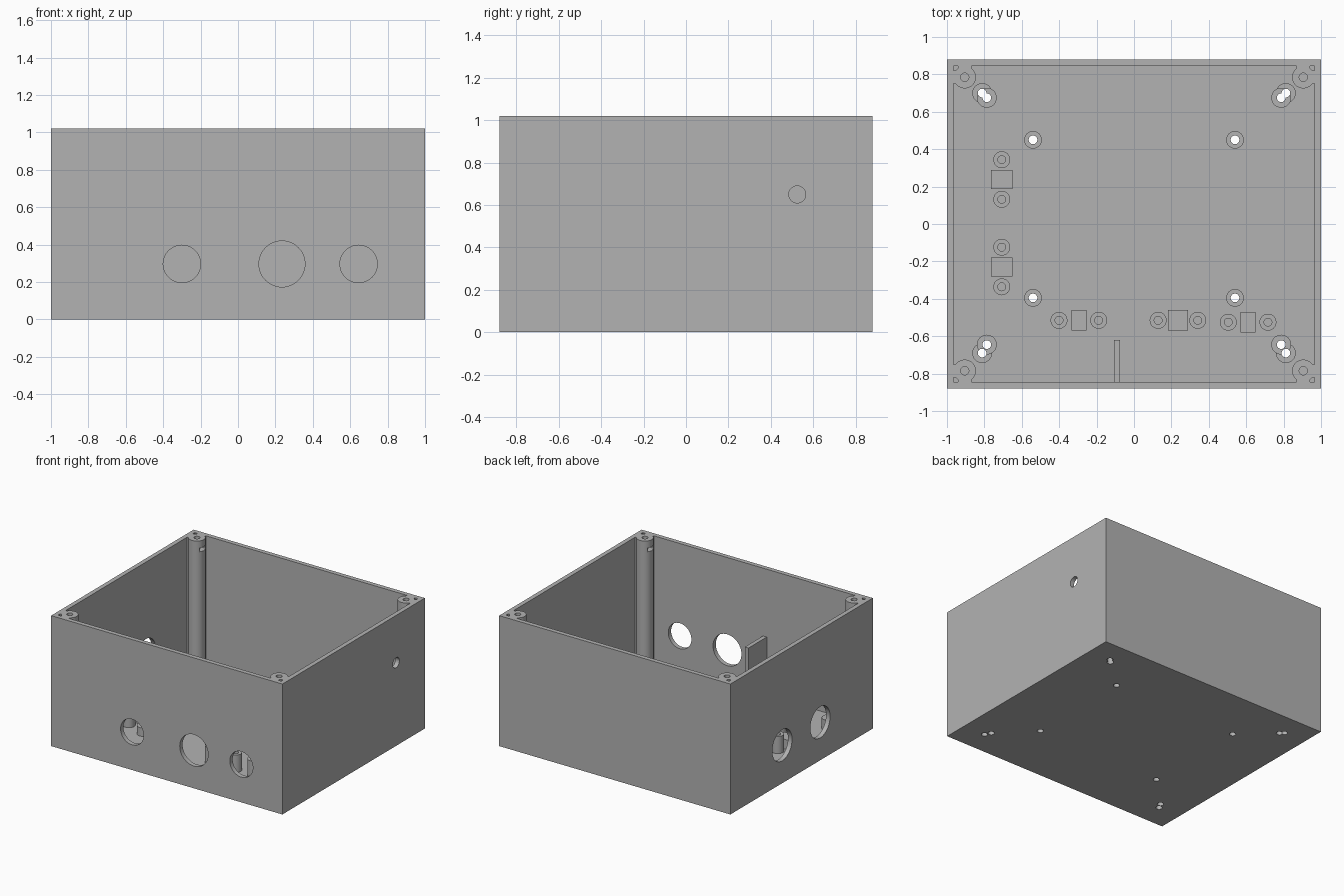
import bpy
import math

if "Cube" in bpy.data.objects:
    bpy.data.objects.remove(bpy.data.objects["Cube"], do_unlink=True)

W, D, H = 1.0, 0.88, 1.02      # half width, half depth, height
WALL, FLOOR = 0.035, 0.035

gray = bpy.data.materials.new("plain gray")
gray.use_nodes = True
gray.diffuse_color = (0.45, 0.45, 0.45, 1)
gray.node_tree.nodes["Principled BSDF"].inputs["Base Color"].default_value = (0.45, 0.45, 0.45, 1)


def finish(ob, name):
    ob.name = name
    ob.data.materials.clear()
    ob.data.materials.append(gray)
    return ob


def box(name, x0, x1, y0, y1, z0, z1):
    bpy.ops.mesh.primitive_cube_add(size=1, location=((x0 + x1) / 2, (y0 + y1) / 2, (z0 + z1) / 2))
    ob = bpy.context.object
    ob.scale = (x1 - x0, y1 - y0, z1 - z0)
    bpy.ops.object.transform_apply(location=True, rotation=True, scale=True)
    return finish(ob, name)


def cylinder(name, r, center, length, axis="z"):
    turn = {"x": (0, math.pi / 2, 0), "y": (math.pi / 2, 0, 0), "z": (0, 0, 0)}[axis]
    bpy.ops.mesh.primitive_cylinder_add(vertices=48, radius=r, depth=length, location=center, rotation=turn)
    bpy.ops.object.transform_apply(location=True, rotation=True, scale=True)
    return finish(bpy.context.object, name)


def upright(name, r, x, y, z0, z1):
    return cylinder(name, r, (x, y, (z0 + z1) / 2), z1 - z0)


def combine(ob, tool, mode="DIFFERENCE"):
    tool.hide_render = True
    mod = ob.modifiers.new("cut", "BOOLEAN")
    mod.operation, mod.solver, mod.object = mode, "EXACT", tool
    bpy.context.view_layer.objects.active = ob
    bpy.ops.object.modifier_apply(modifier=mod.name)
    bpy.data.objects.remove(tool, do_unlink=True)


def smooth(ob):
    bpy.ops.object.select_all(action="DESELECT")
    ob.select_set(True)
    bpy.context.view_layer.objects.active = ob
    bpy.ops.object.shade_smooth_by_angle(angle=math.radians(30))


# Open-topped case
case = box("case_shell", -W, W, -D, D, 0, H)
combine(case, box("cutter", -W + WALL, W - WALL, -D + WALL, D - WALL, FLOOR, H + 0.2))

# Round openings in the front, right-hand and left-hand walls
for x, r in ((-0.3, 0.1), (0.235, 0.123), (0.645, 0.1)):
    combine(case, cylinder("cutter", r, (x, -D, 0.297), 0.2, "y"))
for y in (0.24, -0.23):
    combine(case, cylinder("cutter", 0.122, (-W, y, 0.297), 0.2, "x"))
combine(case, cylinder("cutter", 0.04, (W, 0.525, 0.65), 0.2, "x"))

# Drilled standoffs on the floor: x, y, radius, top
mounts = [(0.54, 0.45, 0.047, 0.1), (0.54, -0.395, 0.047, 0.1),
          (0.787, 0.675, 0.053, 0.12), (0.787, -0.645, 0.053, 0.12),
          (0.812, 0.7, 0.053, 0.08), (0.812, -0.69, 0.053, 0.08)]
for side in (-1, 1):
    for x, y, r, top in mounts:
        combine(case, upright("cutter", 0.023, side * x, y, -0.1, 0.2))
    for x, y, r, top in mounts:
        post = upright("floor_standoff", r, side * x, y, 0.01, top)
        for hx, hy, _, _ in mounts:
            if math.hypot(hx - x, hy - y) < 0.1:
                combine(post, upright("cutter", 0.023, side * hx, hy, -0.1, 0.3))
        smooth(post)
smooth(case)

# Corner screw posts with webs to the walls and a nut slot
for sx in (-1, 1):
    for sy in (-1, 1):
        x, y = sx * 0.905, sy * 0.785
        post = upright("corner_post", 0.06, x, y, 0.02, H)
        xe, ye = sx * (W - WALL), sy * (D - WALL)
        combine(post, box("web", min(x, xe), max(x, xe), y - 0.035, y + 0.035, 0.02, H), "UNION")
        combine(post, box("web", x - 0.035, x + 0.035, min(y, ye), max(y, ye), 0.02, H), "UNION")
        combine(post, upright("cutter", 0.022, x, y, 0.8, H + 0.1))
        a, b = x + sx * 0.035, x - sx * 0.1
        combine(post, box("cutter", min(a, b), max(a, b), y - 0.035, y + 0.035, 0.935, 0.965))
        smooth(post)

# Component seats: a block between two screw posts, one pair per wall opening
seats = [(-0.295, -0.515, 0.04, 0.055, "x"), (0.235, -0.515, 0.053, 0.055, "x"),
         (0.61, -0.525, 0.04, 0.055, "x"),
         (-0.707, 0.238, 0.057, 0.05, "y"), (-0.707, -0.23, 0.057, 0.05, "y")]
for x, y, hx, hy, along in seats:
    box("seat_block", x - hx, x + hx, y - hy, y + hy, 0.02, 0.11)
    for s in (-0.106, 0.106):
        px, py = (x + s, y) if along == "x" else (x, y + s)
        post = upright("seat_post", 0.045, px, py, 0.02, 0.17)
        combine(post, upright("cutter", 0.021, px, py, 0.06, 0.3))
        smooth(post)

# Upright divider behind the front wall
box("divider", -0.107, -0.075, -D + WALL, -0.62, 0.02, 0.49)
